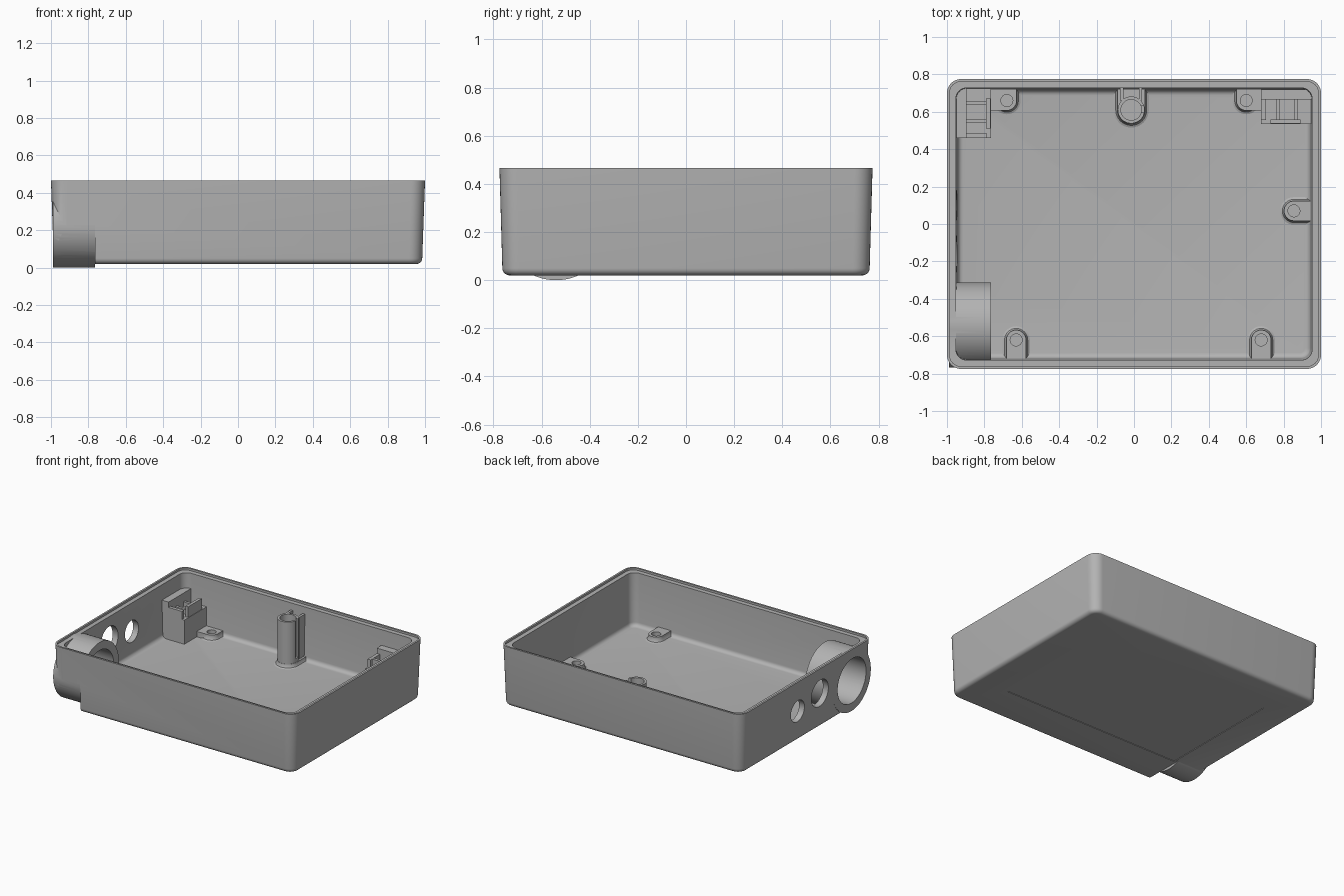
import bpy, bmesh
from math import sin, cos, pi, radians
from mathutils import Vector, Matrix

if "Cube" in bpy.data.objects:
    bpy.data.objects.remove(bpy.data.objects["Cube"])

grey = bpy.data.materials.new("grey plastic")
grey.use_nodes = True
COLOUR = (0.45, 0.45, 0.45, 1)
grey.diffuse_color = COLOUR
grey.node_tree.nodes["Principled BSDF"].inputs["Base Color"].default_value = COLOUR


def finish(bm, name):
    bmesh.ops.recalc_face_normals(bm, faces=bm.faces)
    mesh = bpy.data.meshes.new(name)
    bm.to_mesh(mesh)
    bm.free()
    mesh.materials.append(grey)
    ob = bpy.data.objects.new(name, mesh)
    bpy.context.scene.collection.objects.link(ob)
    return ob


def loft(name, rings):
    """Closed solid through matching rings of points."""
    bm = bmesh.new()
    loops = [[bm.verts.new(p) for p in ring] for ring in rings]
    n = len(loops[0])
    for a, b in zip(loops, loops[1:]):
        for i in range(n):
            j = (i + 1) % n
            bm.faces.new((a[i], a[j], b[j], b[i]))
    bm.faces.new(loops[0])
    bm.faces.new(loops[-1])
    return finish(bm, name)


def rounded_rect(hx, hy, r, z, seg=8):
    pts = []
    for q, (sx, sy) in enumerate(((1, 1), (-1, 1), (-1, -1), (1, -1))):
        for i in range(seg + 1):
            a = (q + i / seg) * pi / 2
            pts.append((sx * (hx - r) + r * cos(a), sy * (hy - r) + r * sin(a), z))
    return pts


def box(name, x0, x1, y0, y1, z0, z1):
    return loft(name, [[(x0, y0, z), (x1, y0, z), (x1, y1, z), (x0, y1, z)] for z in (z0, z1)])


def cylinder(name, centre, r, length, axis="Z", seg=48):
    bm = bmesh.new()
    turn = Matrix.Rotation(pi / 2, 4, "Y") if axis == "X" else Matrix()
    bmesh.ops.create_cone(bm, cap_ends=True, segments=seg, radius1=r, radius2=r, depth=length,
                          matrix=Matrix.Translation(centre) @ turn)
    return finish(bm, name)


def combine(ob, other, operation):
    """Apply a boolean and discard the helper."""
    mod = ob.modifiers.new("cut", "BOOLEAN")
    mod.operation, mod.object, mod.solver = operation, other, "EXACT"
    bpy.context.view_layer.update()
    ev = ob.evaluated_get(bpy.context.evaluated_depsgraph_get())
    mesh = bpy.data.meshes.new_from_object(ev)
    ob.modifiers.clear()
    ob.data = mesh
    bpy.data.objects.remove(other)


def cut(ob, other):
    combine(ob, other, "DIFFERENCE")


def join(ob, other):
    combine(ob, other, "UNION")


# Tray shell: outer wall with rounded foot, stepped rim, inner wall, filleted floor
FLOOR, TOP = 0.06, 0.467
rings = []
for i in range(6):
    a = i / 5 * pi / 2
    d = 0.03 * (1 - sin(a))
    rings.append(rounded_rect(0.985 - d, 0.763 - d, 0.07 - d, 0.02 + 0.03 * (1 - cos(a))))
rings += [rounded_rect(1.0, 0.775, 0.075, TOP),
          rounded_rect(0.986, 0.761, 0.061, TOP),
          rounded_rect(0.986, 0.761, 0.061, TOP - 0.015),
          rounded_rect(0.953, 0.728, 0.06, TOP - 0.015)]
for i in range(6):
    a = i / 5 * pi / 2
    d = 0.03 * (1 - cos(a))
    rings.append(rounded_rect(0.943 - d, 0.718 - d, 0.055 - d, FLOOR + 0.03 * (1 - sin(a))))
tray = loft("tray", rings)

# Large side socket: the lower corner of the tray follows the tube
CY, CZ, R = -0.54, 0.228, 0.228
corner = box("corner_cutter", -1.1, -0.765, -1, CY, -0.2, CZ)
cut(corner, cylinder("corner_round", (-0.93, CY, CZ), R, 1, "X", 64))
cut(tray, corner)
join(tray, cylinder("socket", (-0.8765, CY, CZ), R, 0.223, "X", 64))
cut(tray, cylinder("socket_bore", (-0.9, CY, CZ), 0.168, 0.6, "X", 64))

# Two smaller round openings in the same side
for y, z, r in ((-0.16, 0.28, 0.1), (0.1, 0.245, 0.08)):
    cut(tray, cylinder("side_opening", (-1, y, z), r, 0.3, "X"))

# Shallow label recess underneath
cut(tray, box("label_recess", -0.75, 0.72, -0.47, 0.47, 0, 0.024))


def u_outline(c, r, length, angle, z):
    """U shape: round nose at c, straight sides running toward the wall."""
    rot = Matrix.Rotation(angle, 3, "Z")
    pts = [Vector((r * cos(pi + pi * i / 16), r * sin(pi + pi * i / 16), 0)) for i in range(17)]
    pts += [Vector((r, length, 0)), Vector((-r, length, 0))]
    return [rot @ p + Vector((c[0], c[1], z)) for p in pts]


def flared(name, c, r, length, angle, top):
    steps = ((0.025, 0.0), (0.009, 0.007), (0, 0.024))
    heights = [(r + d, FLOOR - 0.002 + h) for d, h in steps] + [(r, top)]
    return loft(name, [u_outline(c, rr, length, angle, z) for rr, z in heights])


# Low screw bosses joined to the nearest wall
BOSS = 0.1
bosses = (("back_right_boss", (-0.68, 0.66), 0.07, 0),
          ("back_left_boss", (0.6, 0.66), 0.07, 0),
          ("side_boss", (0.855, 0.07), 0.09, -pi / 2),
          ("front_right_boss", (-0.63, -0.62), 0.11, pi),
          ("front_left_boss", (0.68, -0.62), 0.11, pi))
for name, c, length, angle in bosses:
    boss = flared(name, c, 0.053, length, angle, BOSS)
    if name.startswith("back"):
        x0, x1 = (-0.79, c[0]) if c[0] < 0 else (c[0], 0.7)
        join(boss, box("boss_web", x0, x1, 0.607, 0.73, FLOOR - 0.002, BOSS))
    cut(boss, cylinder("screw_hole", (c[0], c[1], BOSS), 0.032, 0.07, "Z", 24))

# Tall slotted post, tied to the back wall by two ribs
PX, PY, POST = -0.015, 0.61, 0.4
post = cylinder("slotted_post", (PX, PY, (POST + FLOOR) / 2), 0.072, POST - FLOOR + 0.004)
cut(post, cylinder("post_bore", (PX, PY, 0.3), 0.055, 0.4))
cut(post, box("post_slot", PX, PX + 0.12, PY - 0.014, PY + 0.022, 0.12, 0.6))
for x in (PX - 0.05, PX + 0.05):
    join(post, box("post_rib", x - 0.009, x + 0.009, PY + 0.05, 0.73, FLOOR - 0.002, POST))
flared("post_foot", (PX, PY), 0.074, 0.12, 0, BOSS - 0.01)


# Corner holders: a block with a tall wall, a thin wall and a ribbed channel
def holder(name, place):
    """u runs across from the tray wall, v runs along it; place maps them to x and y."""
    def part(u0, u1, v0, v1, z1):
        (xa, ya), (xb, yb) = place(u0, v0), place(u1, v1)
        return box(name, min(xa, xb), max(xa, xb), min(ya, yb), max(ya, yb), FLOOR - 0.005, z1)
    block = part(0, 0.185, 0, 0.27, 0.24)
    for piece in ((0, 0.055, 0, 0.27, 0.34), (0.16, 0.182, 0.06, 0.22, 0.32),
                  (0.05, 0.165, 0.075, 0.095, 0.275), (0.05, 0.165, 0.17, 0.19, 0.275),
                  (0.05, 0.165, 0.245, 0.27, 0.3)):
        join(block, part(*piece))


holder("right_holder", lambda u, v: (-0.95 + u, 0.73 - v))
holder("left_holder", lambda u, v: (0.95 - v, 0.72 - u))

# Smooth the rounded surfaces, keep hard edges
bpy.ops.object.select_all(action="DESELECT")
for ob in bpy.context.scene.objects:
    if ob.type == "MESH":
        ob.select_set(True)
        bpy.context.view_layer.objects.active = ob
bpy.ops.object.shade_smooth_by_angle(angle=radians(30))
